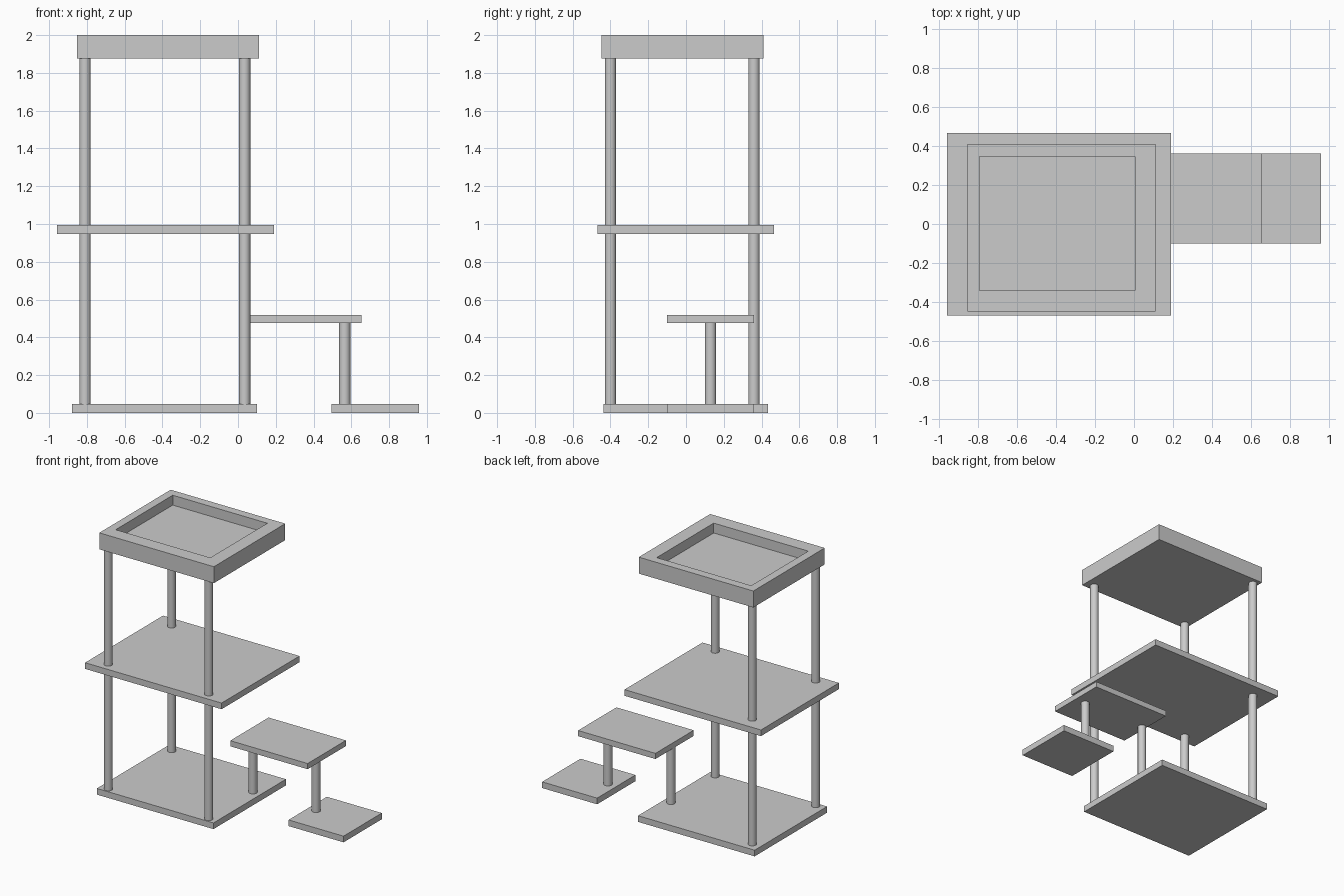
import bpy, bmesh
from math import radians

if "Cube" in bpy.data.objects:
    bpy.data.objects.remove(bpy.data.objects["Cube"])


def slab(name, x0, x1, y0, y1, z0, z1):
    bm = bmesh.new()
    bmesh.ops.create_cube(bm, size=1)
    for v in bm.verts:
        v.co = (x1 if v.co.x > 0 else x0, y1 if v.co.y > 0 else y0, z1 if v.co.z > 0 else z0)
    me = bpy.data.meshes.new(name)
    bm.to_mesh(me)
    bm.free()
    ob = bpy.data.objects.new(name, me)
    bpy.context.collection.objects.link(ob)
    return ob


def post(name, x, y, z0, z1):
    bpy.ops.mesh.primitive_cylinder_add(vertices=32, radius=0.03, depth=z1 - z0,
                                        location=(x, y, (z0 + z1) / 2))
    bpy.context.object.name = name
    bpy.ops.object.shade_smooth_by_angle(angle=radians(30))


BOARD = 0.047
TRAY_Z = 1.875

# Boards
slab("base_board", -0.88, 0.10, -0.437, 0.433, 0, BOARD)
slab("middle_shelf", -0.957, 0.19, -0.469, 0.467, 0.947, 0.994)
slab("step_foot", 0.495, 0.957, -0.10, 0.36, 0, BOARD)
slab("step_platform", 0.005, 0.655, -0.10, 0.36, 0.475, 0.518)

# Top tray: inset the top face to an uneven rim, then sink the floor
tray = slab("top_tray", -0.853, 0.11, -0.447, 0.41, TRAY_Z, 2.0)
bm = bmesh.new()
bm.from_mesh(tray.data)
top = max(bm.faces, key=lambda f: f.calc_center_median().z)
bmesh.ops.inset_region(bm, faces=[top], thickness=0.05)
for v in top.verts:
    v.co.x = 0.005 if v.co.x > -0.4 else -0.79
    v.co.y = 0.345 if v.co.y > 0 else -0.34
floor = bmesh.ops.extrude_discrete_faces(bm, faces=[top])["faces"][0]
for v in floor.verts:
    v.co.z = TRAY_Z + 0.05
bmesh.ops.recalc_face_normals(bm, faces=bm.faces)
bm.to_mesh(tray.data)
bm.free()

# Three full-height posts
for name, x, y in (("front_left", -0.81, -0.40), ("front_right", 0.035, -0.40),
                   ("back_left", -0.81, 0.36)):
    post(name + "_post", x, y, BOARD, TRAY_Z)

# Two short posts under the step
for name, x in (("inner", 0.035), ("outer", 0.565)):
    post(name + "_step_post", x, 0.13, BOARD, 0.475)
